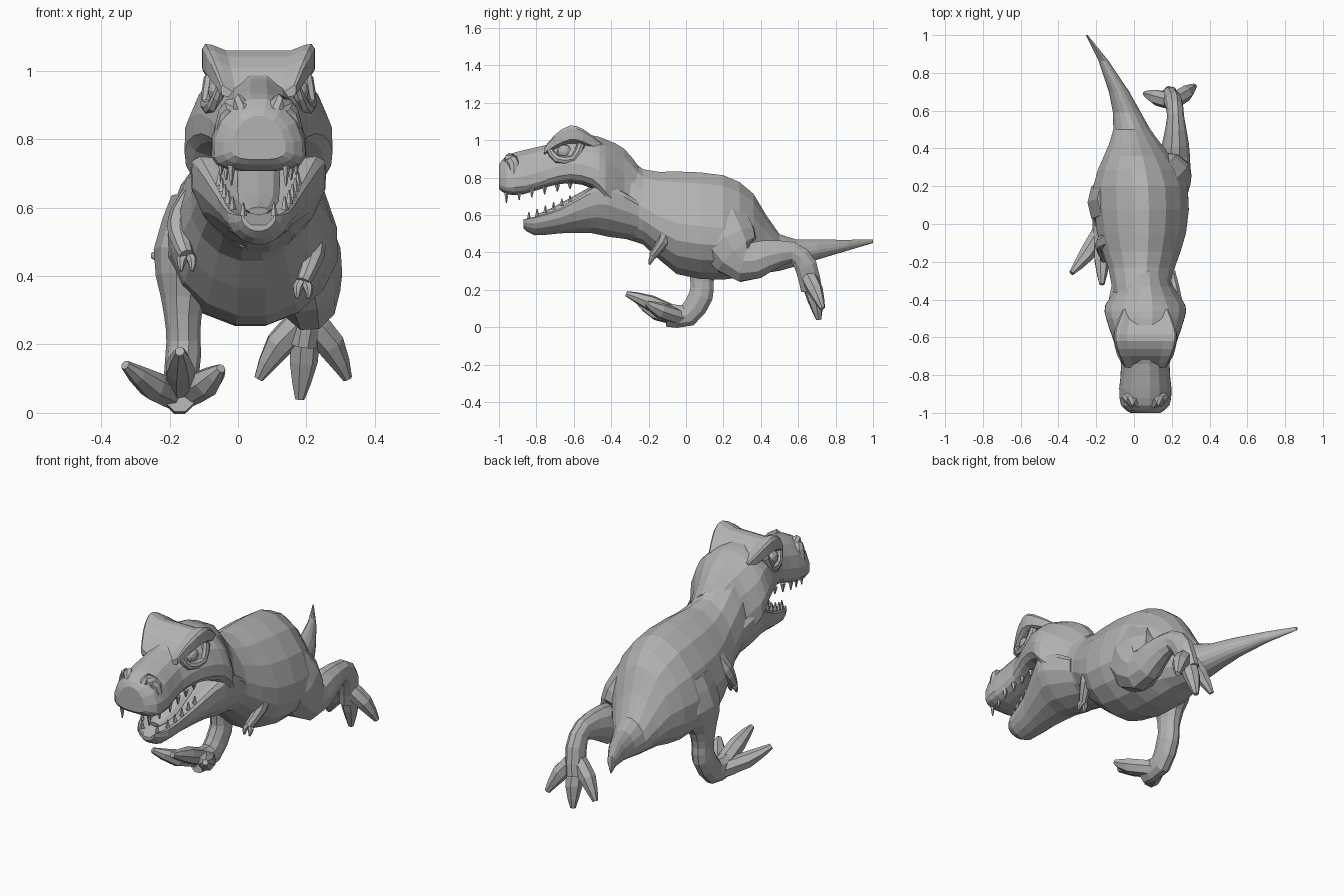
import bpy
import bmesh
import math
from mathutils import Vector

cube = bpy.data.objects.get("Cube")
if cube:
    bpy.data.objects.remove(cube, do_unlink=True)

HEAD_X = .06

grey = bpy.data.materials.new("plain_grey")
grey.use_nodes = True
colour = (.45, .45, .45, 1)
grey.diffuse_color = colour
grey.node_tree.nodes["Principled BSDF"].inputs["Base Color"].default_value = colour


def finish(name, bm):
    """Turn a bmesh into a flat shaded grey object."""
    bmesh.ops.recalc_face_normals(bm, faces=bm.faces[:])
    mesh = bpy.data.meshes.new(name)
    bm.to_mesh(mesh)
    bm.free()
    mesh.materials.append(grey)
    obj = bpy.data.objects.new(name, mesh)
    bpy.context.collection.objects.link(obj)


def skin(name, rings):
    """Bridge equal rings of points and cap both ends."""
    bm = bmesh.new()
    loops = [[bm.verts.new(point) for point in ring] for ring in rings]
    for near, far in zip(loops, loops[1:]):
        for i in range(len(near)):
            bm.faces.new((near[i - 1], near[i], far[i], far[i - 1]))
    bm.faces.new(loops[0])
    bm.faces.new(loops[-1])
    finish(name, bm)


def smooth(rows, steps=2):
    """Add in-between rows on a flowing curve through the given rows."""
    result = []
    padded = [rows[0], *rows, rows[-1]]
    for before, start, end, after in zip(padded, padded[1:], padded[2:], padded[3:]):
        for step in range(steps):
            t = step / steps
            row = []
            for a, b, c, d in zip(before, start, end, after):
                leave, arrive = (c - a) / 2, (d - b) / 2
                gap = c - b
                row.append(b + t * leave + t * t * (3 * gap - 2 * leave - arrive)
                           + t ** 3 * (leave + arrive - 2 * gap))
            result.append(row)
    result.append(rows[-1])
    return result


def power(value, exponent):
    return math.copysign(abs(value) ** (2 / exponent), value)


def loft(name, stations, centre, belly, top=2, bottom=2, hollow=0, sides=16):
    """Egg shaped sections along y; each station is y, half width, top, bottom."""
    rings = []
    for y, width, high, low in smooth(stations):
        widest = low + belly * (high - low)
        ring = []
        for i in range(sides):
            angle = math.tau * (i + .5) / sides
            upper = math.sin(angle) > 0
            exponent = top if upper else bottom
            across = power(math.cos(angle), exponent)
            rise = power(math.sin(angle), exponent)
            z = widest + rise * (high - widest if upper else widest - low)
            if upper:
                z -= hollow * (1 - across * across)
            ring.append((centre(y) + width * across, y, z))
        rings.append(ring)
    skin(name, rings)


def tube(name, path, depth=1, sides=8, steps=2):
    """Limb along a path of x, y, z, radius; depth scales it front to back."""
    path = smooth(path, steps)
    centres = [Vector(row[:3]) for row in path]
    rings = []
    for i, row in enumerate(path):
        following = centres[min(i + 1, len(path) - 1)]
        along = (following - centres[max(i - 1, 0)]).normalized()
        side = Vector((1, 0, 0))
        side = (side - along * side.dot(along)).normalized()
        front = along.cross(side) * depth
        angles = [math.tau * k / sides for k in range(sides)]
        rings.append([centres[i] + row[3] * (side * math.cos(angle) + front * math.sin(angle))
                      for angle in angles])
    skin(name, rings)


def digit(name, root, knuckle, tip, radius):
    """Toe or claw that tapers to a blunt point."""
    tube(name, [(*root, radius), (*knuckle, radius), (*tip, radius / 3)], 1, 7)


def spine(y):
    """Sideways swing of the body, strongest at the tail tip."""
    return .04 - .29 * max(0, y) ** 2.5


def head_line(y):
    return HEAD_X


# Torso and tail in one sweep
loft("torso_and_tail", [
    (-.4, .15, 1, .48), (-.23, .18, .85, .44), (-.05, .24, .84, .28),
    (.2, .255, .82, .25), (.36, .18, .72, .28), (.5, .1, .5, .3),
    (.7, .055, .47, .36), (1, .005, .47, .45)], spine, .4, top=1.75, bottom=1.9)

# Skull widest at the cheeks, narrowing behind them into the nape
loft("skull", [
    (-1, .08, .87, .74), (-.96, .13, .92, .71), (-.87, .14, .95, .71),
    (-.74, .13, .98, .75), (-.62, .17, 1.03, .77), (-.5, .21, 1.03, .74),
    (-.43, .215, 1.01, .66), (-.33, .15, .96, .55), (-.25, .12, .86, .55)],
    head_line, .27, top=1.9, bottom=3)

# Crest over the eyes, dipping between two horned corners
loft("brow_crest", [
    (-.76, .11, .97, .92), (-.7, .14, 1.05, .95), (-.62, .165, 1.1, .98),
    (-.55, .16, 1.08, .97), (-.45, .12, 1, .93)],
    head_line, .3, top=6, bottom=3, hollow=.06)

# Lower jaw with a scooped floor, running back to the throat
loft("lower_jaw", [
    (-.87, .05, .59, .53), (-.81, .09, .61, .49), (-.67, .12, .66, .5),
    (-.51, .18, .77, .5), (-.42, .2, .8, .48), (-.25, .16, .7, .46)],
    head_line, .65, top=4, bottom=1.8, hollow=.05)

tube("tongue", [(HEAD_X, -.8, .59, .03), (HEAD_X, -.7, .62, .06),
                (HEAD_X, -.5, .73, .06)], .4)

# Face details, drawn once as offsets from the head line and mirrored
FACE = {
    "lower_eyelid": [(.11, -.73, .95, .015), (.13, -.69, .9, .02),
                     (.15, -.6, .9, .02), (.14, -.56, .98, .02)],
    "nostril_ridge": [(.03, -.95, .87, .025), (.06, -.94, .9, .03),
                      (.09, -.92, .87, .03), (.11, -.92, .81, .02)],
}
TEETH = 6
for label, mirror in (("left", 1), ("right", -1)):
    for part, path in FACE.items():
        tube(f"{label}_{part}", [(HEAD_X + mirror * x, *rest) for x, *rest in path], 1.1)

    # Oval eyeball under the brow
    bm = bmesh.new()
    bmesh.ops.create_icosphere(bm, subdivisions=2, radius=.04)
    bmesh.ops.scale(bm, vec=(.7, 1, .9), verts=bm.verts)
    bmesh.ops.translate(bm, vec=(HEAD_X + mirror * .12, -.65, .94), verts=bm.verts)
    finish(f"{label}_eye", bm)

    # Teeth follow the two lip lines, shrinking toward the cheeks
    for i in range(TEETH):
        back = i / (TEETH - 1)
        length = .07 - .04 * back
        x = HEAD_X + mirror * (.08 + .03 * min(1, i / 2))
        y, z = -.96 + .34 * back, .735 + .035 * back
        tube(f"{label}_upper_tooth", [(x, y, z, .015), (x, y, z - length, .003)], 1, 5, 1)
        x = HEAD_X + mirror * (.045 + .07 * math.sqrt(back))
        y, z = -.84 + .22 * back, .575 + .09 * back
        tube(f"{label}_lower_tooth", [(x, y, z, .012), (x, y, z + .04, .003)], 1, 5, 1)

# Small arms with two claws each
tube("left_arm", [(.17, -.07, .61, .06), (.21, -.1, .52, .045),
                  (.22, -.12, .46, .033), (.19, -.18, .38, .022)])
tube("right_arm", [(-.1, -.07, .64, .06), (-.16, -.1, .57, .045),
                   (-.17, -.13, .52, .033), (-.15, -.19, .46, .022)])
for label, x, z in (("left", .19, .39), ("right", -.15, .47)):
    for spread in (-.016, .016):
        digit(f"{label}_claw", (x, -.17, z), (x + spread, -.185, z - .025),
              (x + spread, -.195, z - .055), .015)

# Standing leg on the right, raised leg kicked out behind on the left
tube("standing_leg", [
    (-.09, .13, .6, .11), (-.14, .11, .45, .11), (-.16, .09, .33, .065),
    (-.16, .085, .24, .05), (-.16, .08, .17, .052), (-.17, .01, .065, .05),
    (-.17, -.1, .065, .05)], 1.3, 10)
tube("raised_leg", [
    (.12, .16, .6, .12), (.18, .23, .45, .125), (.21, .32, .35, .09),
    (.22, .43, .38, .07), (.22, .57, .4, .045), (.21, .64, .33, .048),
    (.19, .67, .2, .045)], 1.3, 10)

# Three spread toes per foot
STANDING, RAISED = (-.17, -.02, .05), (.2, .65, .28)
for name, root, knuckle, tip in (
        ("standing_middle_toe", STANDING, (-.17, -.19, .13), (-.17, -.32, .18)),
        ("standing_outer_toe", STANDING, (-.25, -.16, .08), (-.33, -.26, .14)),
        ("standing_inner_toe", STANDING, (-.09, -.14, .09), (-.05, -.21, .13)),
        ("raised_middle_toe", RAISED, (.19, .69, .15), (.18, .71, .04)),
        ("raised_outer_toe", RAISED, (.27, .69, .2), (.32, .73, .1)),
        ("raised_inner_toe", RAISED, (.12, .67, .2), (.06, .69, .1))):
    digit(name, root, knuckle, tip, .043)
